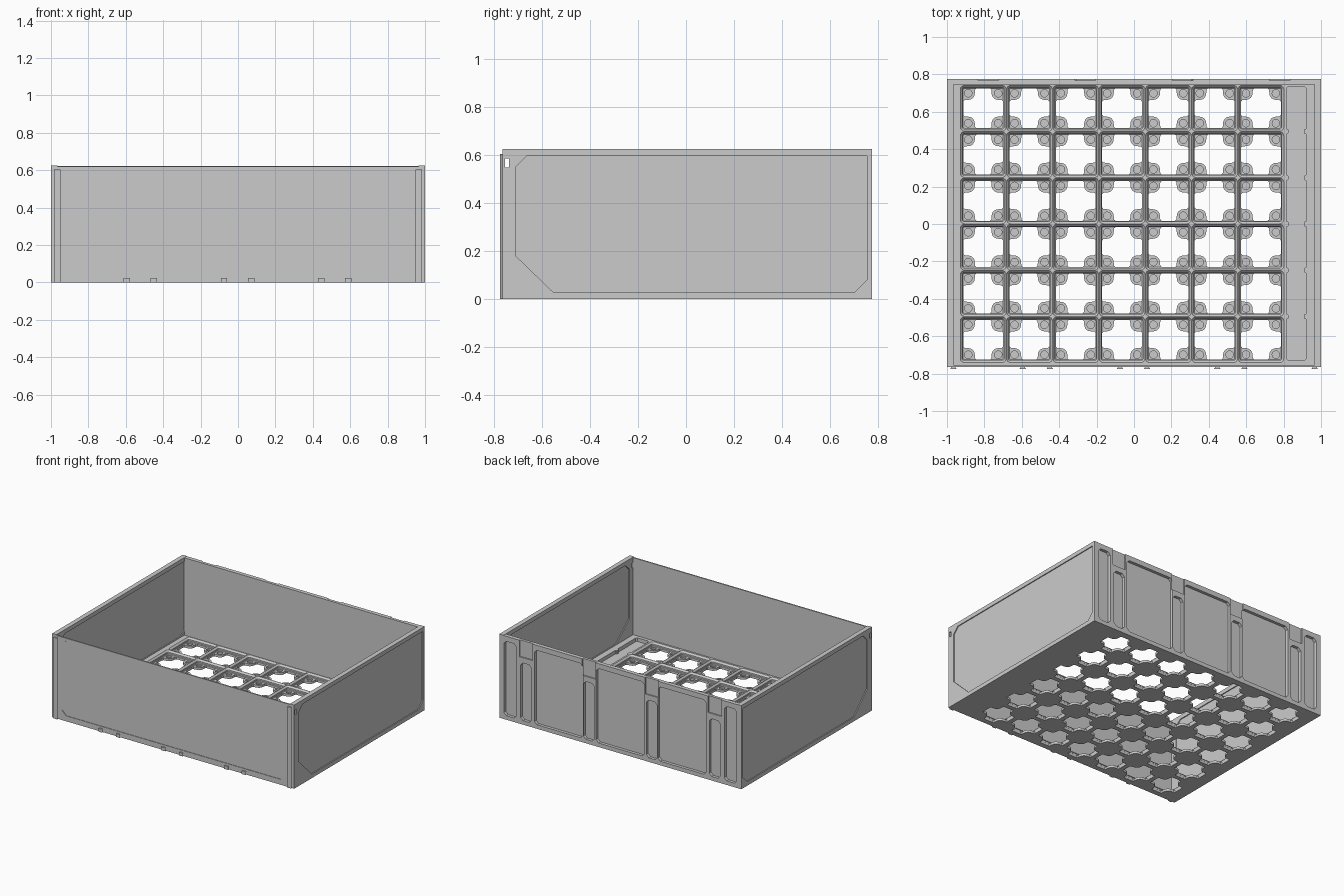
import bpy, bmesh, math

if "Cube" in bpy.data.objects:
    bpy.data.objects.remove(bpy.data.objects["Cube"])

P = 0.2475            # grid pitch
FLOOR = 0.045         # height of the grid ribs
PAD = 0.018           # height of the corner pads
TOP = 0.625


def loft(name, loops):
    """Closed solid through a stack of equal-length 3D loops."""
    bm = bmesh.new()
    rows = [[bm.verts.new(p) for p in lp] for lp in loops]
    n = len(rows[0])
    for a, b in zip(rows, rows[1:]):
        for i in range(n):
            bm.faces.new((a[i], a[(i + 1) % n], b[(i + 1) % n], b[i]))
    bm.faces.new(rows[0][::-1])
    bm.faces.new(rows[-1])
    bmesh.ops.recalc_face_normals(bm, faces=bm.faces)
    me = bpy.data.meshes.new(name)
    bm.to_mesh(me)
    bm.free()
    ob = bpy.data.objects.new(name, me)
    bpy.context.collection.objects.link(ob)
    return ob


def prism(name, pts, axis, lo, hi):
    put = {'x': lambda p, d: (d, p[0], p[1]),
           'y': lambda p, d: (p[0], d, p[1]),
           'z': lambda p, d: (p[0], p[1], d)}[axis]
    return loft(name, [[put(p, d) for p in pts] for d in (lo, hi)])


def rect(a0, a1, b0, b1, c=0.0, bottom=None):
    """Rectangle with chamfers: c on top, bottom below (defaults to c)."""
    b = c if bottom is None else bottom
    pts = [(a0 + b, b0), (a1 - b, b0), (a1, b0 + b), (a1, b1 - c),
           (a1 - c, b1), (a0 + c, b1), (a0, b1 - c), (a0, b0 + b)]
    return list(dict.fromkeys((round(x, 5), round(y, 5)) for x, y in pts))


def box(name, x0, x1, y0, y1, z0, z1):
    return prism(name, rect(x0, x1, y0, y1), 'z', z0, z1)


def circle(cx, cy, r, n=20):
    return [(cx + r * math.cos(2 * math.pi * i / n),
             cy + r * math.sin(2 * math.pi * i / n)) for i in range(n)]


def cut(ob, cutters):
    for c in cutters:
        m = ob.modifiers.new('cut', 'BOOLEAN')
        m.operation, m.solver, m.object = 'DIFFERENCE', 'EXACT', c
    bpy.context.view_layer.update()
    dg = bpy.context.evaluated_depsgraph_get()
    me = bpy.data.meshes.new_from_object(ob.evaluated_get(dg))
    ob.modifiers.clear()
    ob.data = me
    for c in cutters:
        bpy.data.objects.remove(c)


def rounded(half, r, z, seg=4):
    pts = []
    for q in range(4):
        a0 = q * math.pi / 2
        sx, sy = [(1, 1), (-1, 1), (-1, -1), (1, -1)][q]
        for i in range(seg + 1):
            a = a0 + i * math.pi / 2 / seg
            pts.append((sx * (half - r) + r * math.cos(a),
                        sy * (half - r) + r * math.sin(a), z))
    return pts


# One floor cell: stepped socket, cross-shaped opening, four bored pads
h = P / 2
cell = box('floor_grid', -h, h, -h, h, 0, FLOOR)
levels = [(PAD, .107), (.022, .111), (.033, .111), (FLOOR, .1225), (.06, .1225)]
cutters = [loft('cut_socket', [rounded(s, s - .1, z) for z, s in levels])]
quad = [(.1065, .036), (.1, .043), (.08, .045)]
quad += [(.08 + .035 * math.cos(a), .08 + .035 * math.sin(a))
         for a in (math.radians(-90 - 15 * i) for i in range(1, 6))]
quad += [(.045, .08), (.043, .1), (.036, .1065)]
cross = []
for q in range(4):
    c, s = [(1, 0), (0, 1), (-1, 0), (0, -1)][q]
    cross += [(x * c - y * s, x * s + y * c) for x, y in quad]
cutters.append(prism('cut_cross', cross, 'z', -.01, .03))
for sx in (-1, 1):
    for sy in (-1, 1):
        cutters.append(prism('cut_bore', circle(sx * .08, sy * .08, .02), 'z', .007, .03))
        cutters.append(prism('cut_screw', circle(sx * .08, sy * .08, .009, 12), 'z', .002, .03))
cut(cell, cutters)
# Drop the shared outer sides, then repeat 7 x 6
bm = bmesh.new()
bm.from_mesh(cell.data)
sides = [f for f in bm.faces
         if all(abs(abs(v.co.x) - h) < 1e-5 for v in f.verts)
         or all(abs(abs(v.co.y) - h) < 1e-5 for v in f.verts)]
bmesh.ops.delete(bm, geom=sides, context='FACES')
bm.to_mesh(cell.data)
bm.free()
X0, Y0 = -.93, -3 * P
cell.location = (X0 + h, Y0 + h, 0)
for n, off in ((7, (P, 0, 0)), (6, (0, P, 0))):
    m = cell.modifiers.new('repeat', 'ARRAY')
    m.count = n
    m.use_relative_offset = False
    m.use_constant_offset = True
    m.constant_offset_displace = off

# Floor margins around the grid and the solid strip on the right
X1 = X0 + 7 * P
box('floor_margin_left', -.97, X0, -.757, .745, 0, FLOOR)
box('floor_margin_front', X0, X1, -.757, Y0, 0, FLOOR)
box('floor_margin_back', X0, X1, -Y0, .75, 0, FLOOR)
strip = box('floor_strip', X1, .97, -.757, .75, 0, FLOOR)
cut(strip, [prism('cut_strip', rect(X1 + .012, .92, -.73, .735, .01), 'z', PAD, .1)])
for k in range(-2, 3):
    for x in (X1 + .012, .92):
        prism('strip_nub', rect(x - .011, x + .011, k * P - .014, k * P + .014, .005),
              'z', PAD - .002, FLOOR)

# Side walls: thin panel inside a frame, big chamfer at the low front corner
for s, nm in ((-1, 'left'), (1, 'right')):
    w = box('side_wall_' + nm, min(s, s * .965), max(s, s * .965), -.765, .775, 0, TOP)
    panel = [(-.555, .03), (.705, .03), (.755, .08), (.755, .595),
             (-.665, .595), (-.71, .55), (-.71, .18)]
    inner = [(y, max(z, FLOOR + .003)) for y, z in panel]
    a = prism('cut_out', panel, 'x', s * .993, s * 1.1)
    b = prism('cut_in', inner, 'x', s * .9, s * .972)
    c = prism('cut_slot', rect(-.754, -.738, .548, .585), 'x', s * .8, s * 1.2)
    cut(w, [a, b, c])

# Front wall with a shallow chamfered panel
fw = box('front_wall', -.966, .966, -.765, -.755, 0, .62)
cut(fw, [prism('cut_front', rect(-.92, .92, .04, .6, .035), 'y', -.9, -.761)])

# Back wall with recessed panels, narrow channels and catch notches
bw = box('back_wall', -.966, .966, .745, .775, 0, TOP - .002)
cutters = []
for a, b in ((.3, .72), (-.21, .21), (-.72, -.3)):
    cutters.append(prism('cut_panel', rect(a + .01, b - .01, .03, .585, .02), 'y', .753, .9))
for s in (-1, 1):
    e = sorted((s * .86, s * .962))
    cutters.append(prism('cut_end', rect(*e, .03, .585, .02), 'y', .753, .9))
    for c in (.26, .78):
        x = s * c
        cutters.append(prism('cut_channel', rect(x - .045, x + .045, .03, .46, .02), 'y', .753, .9))
        cutters.append(prism('cut_notch', rect(x - .055, x + .055, .5, .7), 'y', .766, .9))
cut(bw, cutters)

# Dovetail tabs on the front: short along the bottom, tall at the corners
tabs = [(x, .025) for x in (-.595, -.45, -.075, .07, .445, .59)] + [(-.966, .605), (.966, .605)]
for x, top in tabs:
    prism('dovetail_tab',
          [(x - .01, -.764), (x - .017, -.775), (x + .017, -.775), (x + .01, -.764)],
          'z', 0, top)
